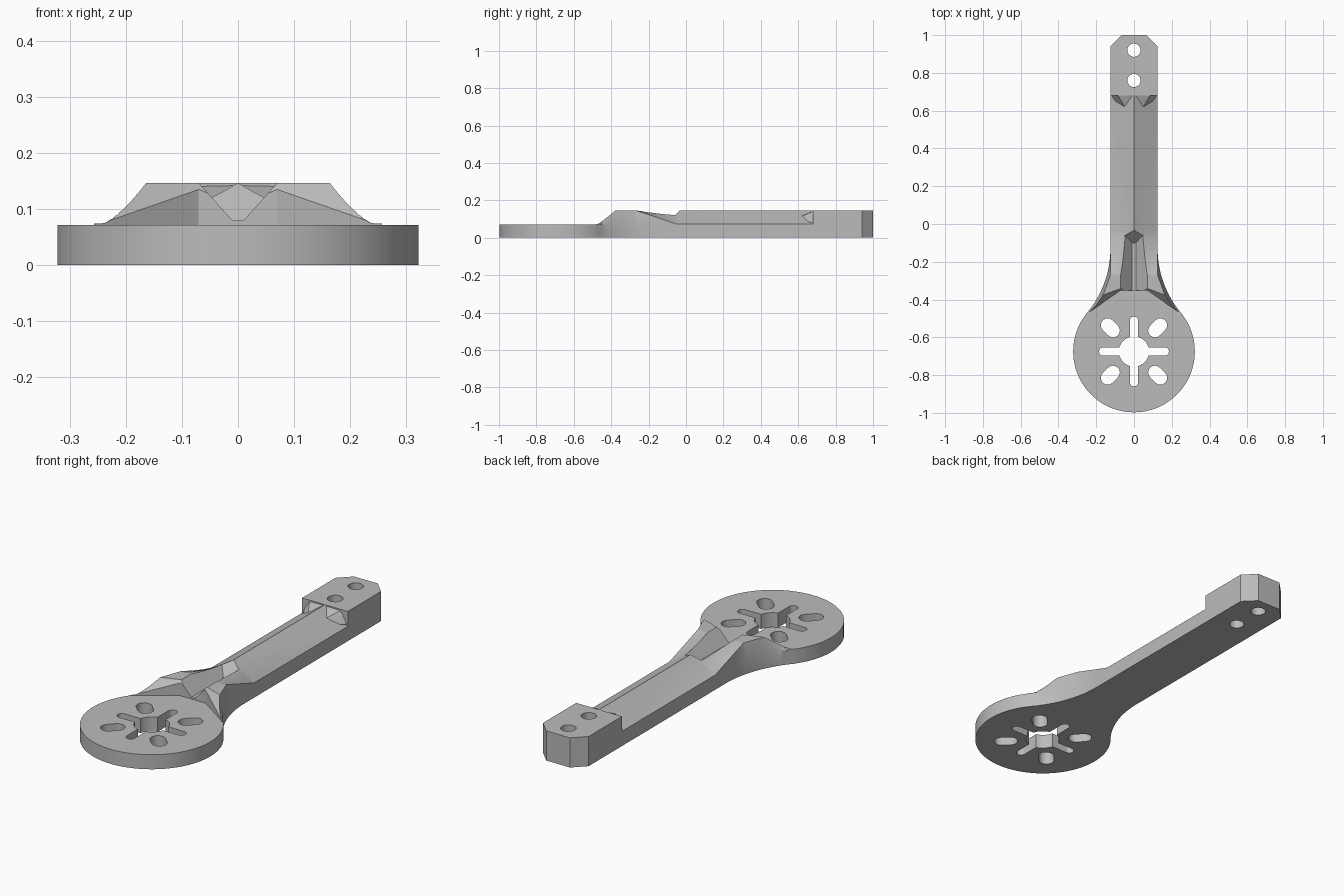
import bpy, bmesh, math
from mathutils import Vector

cube = bpy.data.objects.get("Cube")
if cube:
    bpy.data.objects.remove(cube, do_unlink=True)

HUB_Y, HUB_R, ARM_W = -0.675, 0.322, 0.125
DECK, TOP = 0.072, 0.147
FILLET_R, FILLET_Y = 0.53, -0.13

grey = bpy.data.materials.new("satin_grey")
grey.use_nodes = True
colour = (0.5, 0.5, 0.5, 1)
grey.diffuse_color = colour
grey.node_tree.nodes["Principled BSDF"].inputs["Base Color"].default_value = colour


def finish(name, bm):
    bmesh.ops.recalc_face_normals(bm, faces=bm.faces)
    mesh = bpy.data.meshes.new(name)
    bm.to_mesh(mesh)
    bm.free()
    mesh.materials.append(grey)
    obj = bpy.data.objects.new(name, mesh)
    bpy.context.collection.objects.link(obj)
    return obj


def loft(bm, sections):
    """Skin a list of equal-length closed rings and cap both ends."""
    rings = [[bm.verts.new(p) for p in s] for s in sections]
    for a, b in zip(rings, rings[1:]):
        for i in range(len(a)):
            j = (i + 1) % len(a)
            bm.faces.new((a[i], a[j], b[j], b[i]))
    bm.faces.new(rings[0])
    bm.faces.new(rings[-1])


def prism(name, outline, z0, z1):
    bm = bmesh.new()
    loft(bm, [[(x, y, z) for x, y in outline] for z in (z0, z1)])
    return finish(name, bm)


def circle(x, y, r, n):
    return [(x + r * math.cos(math.tau * i / n), y + r * math.sin(math.tau * i / n))
            for i in range(n)]


def capsule(x, y, half, r, angle, n=12):
    """Plan outline of a round-ended slot."""
    pts = []
    for side in (0, math.pi):
        cx, cy = x + half * math.cos(angle + side), y + half * math.sin(angle + side)
        for i in range(n + 1):
            a = angle + side - math.pi / 2 + math.pi * i / n
            pts.append((cx + r * math.cos(a), cy + r * math.sin(a)))
    return pts


def combine(target, tool, operation):
    mod = target.modifiers.new(operation.lower(), "BOOLEAN")
    mod.operation, mod.solver, mod.object = operation, "EXACT", tool
    bpy.context.view_layer.objects.active = target
    bpy.ops.object.modifier_apply(modifier=mod.name)
    bpy.data.objects.remove(tool, do_unlink=True)


def plan_width(y):
    """Half width of the arm, flaring into the hub along a tangent arc."""
    if y > FILLET_Y:
        return ARM_W
    return ARM_W + FILLET_R - math.sqrt(FILLET_R ** 2 - (y - FILLET_Y) ** 2)


# Shoulder keys: y, edge x, edge z, centre z
KEYS = [(-0.48, 0.225, 0.075, 0.08), (-0.44, 0.2, 0.112, 0.112),
        (-0.38, 0.165, TOP, TOP), (-0.27, ARM_W, TOP, TOP),
        (-0.05, ARM_W, 0.073, TOP), (0.72, ARM_W, 0.073, TOP)]


def shoulder(y):
    for a, b in zip(KEYS, KEYS[1:]):
        if y <= b[0]:
            t = (y - a[0]) / (b[0] - a[0])
            return [p + (q - p) * t for p, q in zip(a[1:], b[1:])]


# Arm: half of the lofted beam, chamfered at the shoulder, then mirrored
bm = bmesh.new()
stations = [-0.48 + 0.01 * i for i in range(44)] + [0.69]
sections = []
for y in stations:
    w = plan_width(y)
    ex, ez, cz = shoulder(y)
    sections.append([(-0.02, y, 0), (w, y, 0), (w, y, DECK),
                     (ex, y, ez), (0, y, cz), (-0.02, y, cz)])
loft(bm, sections)
bmesh.ops.triangulate(bm, faces=bm.faces)


def slice_off(point, normal):
    bmesh.ops.bisect_plane(bm, geom=bm.verts[:] + bm.edges[:] + bm.faces[:], dist=1e-6,
                           plane_co=point, plane_no=normal, clear_outer=True)


slice_off((0.07, -0.352, 0.135), Vector((-16, -43, 39)).normalized())
bmesh.ops.holes_fill(bm, edges=[e for e in bm.edges if e.is_boundary], sides=0)
slice_off((0, 0, 0), (-1, 0, 0))
copy = bmesh.ops.duplicate(bm, geom=bm.verts[:] + bm.edges[:] + bm.faces[:])["geom"]
for v in copy:
    if isinstance(v, bmesh.types.BMVert):
        v.co.x *= -1
bmesh.ops.remove_doubles(bm, verts=bm.verts, dist=1e-5)
arm = finish("motor_arm", bm)

# Cable groove: V channel with a sloping rear end
bm = bmesh.new()
groove = [(-0.01, 0.08), (0.01, 0.08), (0.118, 0.2), (-0.118, 0.2)]
loft(bm, [[(x, -0.6, z) for x, z in groove], [(x, z - 0.18, z) for x, z in groove]])
combine(arm, finish("groove_cutter", bm), "DIFFERENCE")

# Motor hub disc and the recess that clears its deck
combine(arm, prism("hub_disc", circle(0, HUB_Y, HUB_R, 96), 0, 0.074), "UNION")
recess = [(0.07, -0.352), (0.4, -0.579), (0.4, -1.1)]
recess += [(-x, y) for x, y in reversed(recess)]
combine(arm, prism("recess_cutter", recess, DECK, 0.3), "DIFFERENCE")

# Mounting block with clipped corners
block = [(ARM_W, 0.68), (ARM_W, 0.94), (0.065, 1.0)]
block += [(-x, y) for x, y in reversed(block)]
combine(arm, prism("mount_block", block, 0, TOP), "UNION")

# Curved gussets where the roof meets the block
for side in (1, -1):
    bm = bmesh.new()
    for x, y, z in [(0, 0.69, 0.146), (0.09, 0.69, 0.144), (0.124, 0.69, 0.085),
                    (0.05, 0.62, 0.117), (0.1, 0.65, 0.087),
                    (0, 0.69, 0.05), (0.12, 0.69, 0.05)]:
        bm.verts.new((side * x, y, z))
    bmesh.ops.convex_hull(bm, input=bm.verts)
    combine(arm, finish("gusset", bm), "UNION")

# Through holes: bore, cross slots, diagonal motor slots, mounting screws
holes = [circle(0, HUB_Y, 0.08, 48)]
holes += [capsule(0, HUB_Y, 0.163, 0.022, a) for a in (0, math.pi / 2)]
for i in range(4):
    a = math.pi / 4 + i * math.pi / 2
    holes.append(capsule(0.177 * math.cos(a), HUB_Y + 0.177 * math.sin(a), 0.02, 0.036, a))
holes += [circle(0, y, 0.035, 32) for y in (0.76, 0.92)]
for outline in holes:
    combine(arm, prism("hole_cutter", outline, -0.1, 0.3), "DIFFERENCE")

# Smooth curved walls, crisp edges
bpy.ops.object.select_all(action="DESELECT")
arm.select_set(True)
bpy.context.view_layer.objects.active = arm
bpy.ops.object.shade_smooth_by_angle(angle=math.radians(25))
